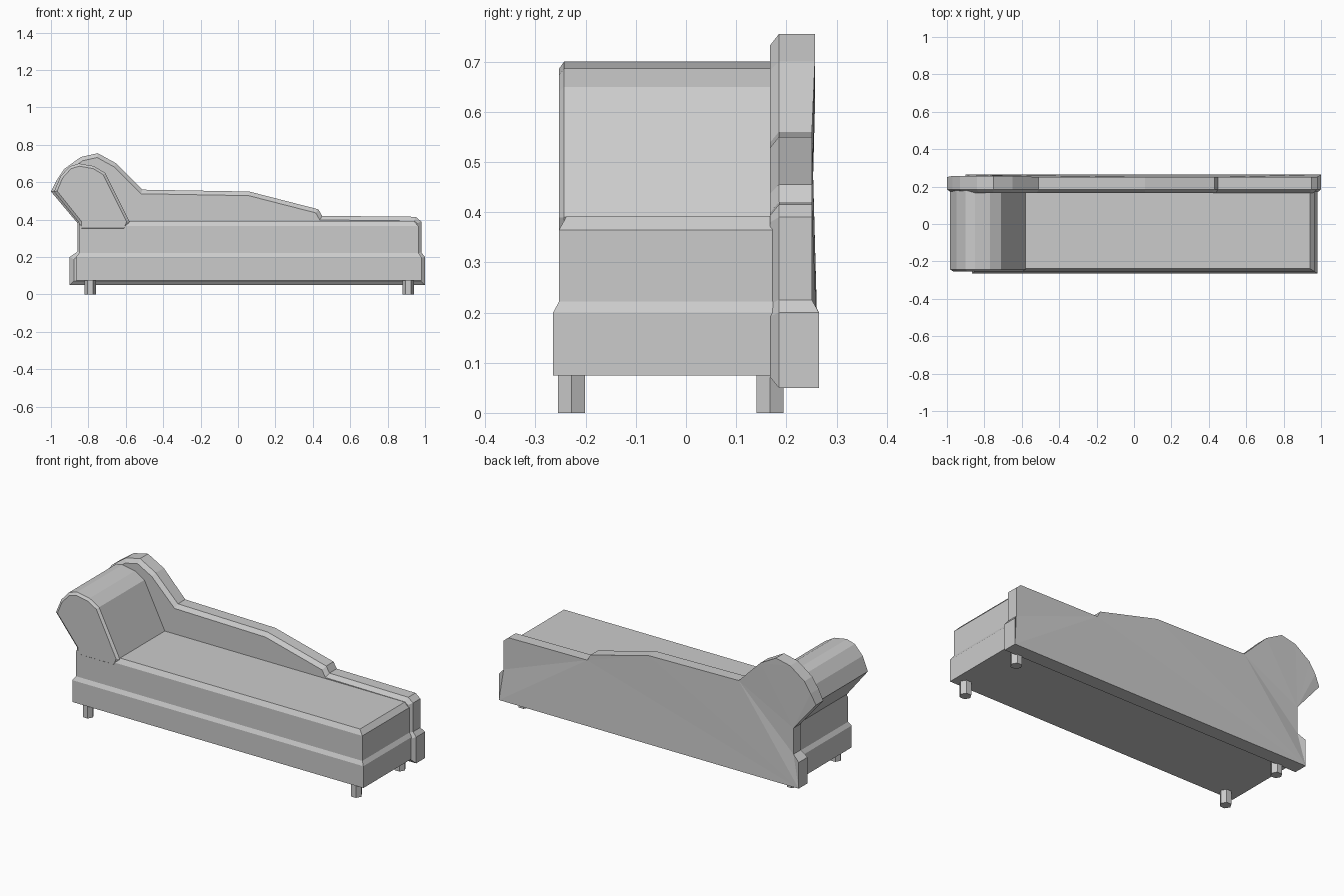
import bpy, bmesh

if "Cube" in bpy.data.objects:
    bpy.data.objects.remove(bpy.data.objects["Cube"])


def finish(bm, name):
    bmesh.ops.recalc_face_normals(bm, faces=bm.faces)
    mesh = bpy.data.meshes.new(name)
    bm.to_mesh(mesh)
    bm.free()
    obj = bpy.data.objects.new(name, mesh)
    bpy.context.collection.objects.link(obj)
    return obj


def slab(name, profile, y_back, y_front, inset, depth):
    """Extrude an xz profile from back to front, with a chamfered front rim.
    y_back is a function of height."""
    bm = bmesh.new()
    back = [bm.verts.new((x, y_back(z), z)) for x, z in profile]
    front = [bm.verts.new((x, y_front, z)) for x, z in profile]
    n = len(profile)
    bm.faces.new(back)
    cap = bm.faces.new(front[::-1])
    for i in range(n):
        j = (i + 1) % n
        bm.faces.new((back[i], back[j], front[j], front[i]))
    bmesh.ops.recalc_face_normals(bm, faces=bm.faces)
    bmesh.ops.inset_region(bm, faces=[cap], thickness=inset, use_even_offset=True)
    for v in cap.verts:
        v.co.y = y_front - depth
    bmesh.ops.triangulate(bm, faces=[f for f in bm.faces if len(f.verts) > 4])
    return finish(bm, name)


# Plinth and seat: stacked rectangular rings (x0, x1, y0, y1, z)
rings = [(-0.865, 0.98, -0.265, 0.19, 0.075),
         (-0.865, 0.98, -0.265, 0.19, 0.20),
         (-0.85, 0.965, -0.253, 0.177, 0.222),
         (-0.85, 0.965, -0.253, 0.177, 0.365),
         (-0.84, 0.94, -0.238, 0.17, 0.392)]
bm = bmesh.new()
loops = [[bm.verts.new(c) for c in ((a, c0, z), (b, c0, z), (b, c1, z), (a, c1, z))]
         for a, b, c0, c1, z in rings]
bm.faces.new(loops[0])
bm.faces.new(loops[-1])
for lo, hi in zip(loops, loops[1:]):
    for i in range(4):
        j = (i + 1) % 4
        bm.faces.new((lo[i], lo[j], hi[j], hi[i]))
finish(bm, "seat_and_plinth")

# Rolled headrest
head = [(-0.60, 0.34), (-0.58, 0.39), (-0.71, 0.65), (-0.77, 0.686), (-0.85, 0.70),
        (-0.90, 0.685), (-0.95, 0.63), (-0.983, 0.55), (-0.851, 0.385), (-0.851, 0.34)]
slab("headrest", head, lambda z: 0.18, -0.243, 0.014, 0.0105)

# Shaped back panel
panel = [(-0.90, 0.05), (1.0, 0.05), (1.0, 0.20), (0.98, 0.225), (0.98, 0.39),
         (0.95, 0.415), (0.45, 0.42), (0.43, 0.455), (0.06, 0.55), (-0.51, 0.56),
         (-0.65, 0.70), (-0.75, 0.755), (-0.84, 0.735), (-0.93, 0.67), (-0.97, 0.61),
         (-1.0, 0.55), (-0.857, 0.38), (-0.857, 0.23), (-0.90, 0.20)]
slab("back_panel", panel,
     lambda z: 0.265 if z < 0.21 else (0.251 if z < 0.6 else 0.257), 0.185, 0.022, 0.018)

# Six-sided legs
for x in (-0.79, 0.91):
    for y in (-0.228, 0.167):
        bpy.ops.mesh.primitive_cylinder_add(vertices=6, radius=0.031, depth=0.09,
                                            location=(x, y, 0.045), rotation=(0, 0, 0.5236))
        bpy.context.object.name = "leg"
